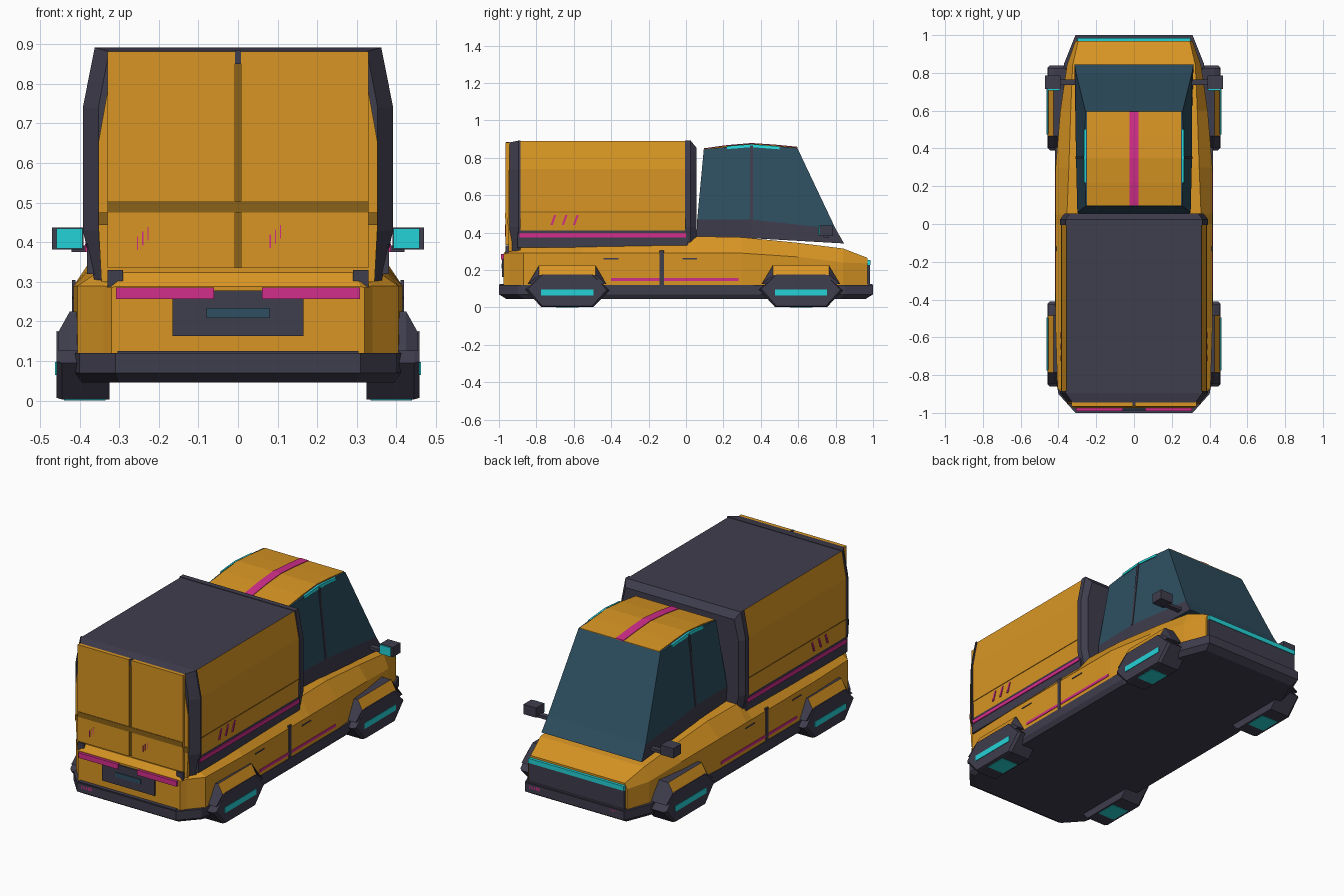
import bpy, bmesh

cube = bpy.data.objects.get("Cube")
if cube:
    bpy.data.objects.remove(cube)


def material(name, r, g, b):
    rgba = [((c / 255 + 0.055) / 1.055) ** 2.4 for c in (r, g, b)] + [1]
    mat = bpy.data.materials.new(name)
    mat.use_nodes = True
    mat.diffuse_color = rgba
    mat.node_tree.nodes["Principled BSDF"].inputs["Base Color"].default_value = rgba
    return mat


AMBER = material("amber paint", 216, 149, 35)
BROWN = material("shadow amber", 138, 98, 24)
DARK = material("charcoal", 63, 61, 77)
GLASS = material("blue glass", 46, 79, 97)
PINK = material("magenta light", 210, 46, 138)
CYAN = material("cyan light", 36, 210, 215)


def loft(name, rings, mats, rule=None):
    """Skin equal rings of points; caps are built as strips of quads."""
    bm = bmesh.new()
    loops = [[bm.verts.new(p) for p in ring] for ring in rings]
    n = len(loops[0])
    for a, b in zip(loops, loops[1:]):
        for i in range(n):
            j = (i + 1) % n
            bm.faces.new((a[i], a[j], b[j], b[i]))
    for cap in (loops[0], loops[-1]):
        for i in range(n // 2 - 1):
            bm.faces.new((cap[i], cap[i + 1], cap[n - 2 - i], cap[n - 1 - i]))
    bmesh.ops.recalc_face_normals(bm, faces=bm.faces)
    if rule:
        for f in bm.faces:
            f.normal_update()
            f.material_index = rule(f.normal, f.calc_center_median())
    mesh = bpy.data.meshes.new(name)
    bm.to_mesh(mesh)
    bm.free()
    for mat in mats:
        mesh.materials.append(mat)
    obj = bpy.data.objects.new(name, mesh)
    bpy.context.collection.objects.link(obj)
    return obj


def mirrored(half):
    return half + [(-x, y, z) for x, y, z in reversed(half)]


def block(name, xs, ys, zs, mat, pair=False, lean=0):
    """Box between limits, optionally on both sides, sheared in y."""
    (x0, x1), (y0, y1), (z0, z1) = xs, ys, zs
    for side, label in ((1, "left_"), (-1, "right_")) if pair else ((1, ""),):
        rings = [[(side * x, y0, z0), (side * x, y1, z0),
                  (side * x, y1 + lean, z1), (side * x, y0 + lean, z1)] for x in (x0, x1)]
        loft(label + name, rings, [mat])


# Lower body: stations of y, half width, crease height, deck half width, deck height
stations = [(-.975, .32, .285, .31, .288), (-.945, .34, .29, .29, .33),
            (-.87, .405, .29, .36, .32), (-.55, .415, .29, .37, .335),
            (0, .415, .29, .37, .345), (.05, .415, .29, .355, .38),
            (.3, .415, .29, .345, .375), (.6, .39, .27, .335, .345),
            (.84, .355, .24, .325, .315), (.97, .31, .235, .295, .265)]
loft("lower_body", [mirrored([(w, y, .1), (w, y, zc), (wt, y, zt)])
                    for y, w, zc, wt, zt in stations], [AMBER])

# Skirt with bumper ends
plan = [(.31, -1), (.4, -.9), (.418, -.8), (.418, .4), (.37, .85), (.31, 1)]
loft("skirt", [mirrored([(x * s, y * s, z) for x, y in plan])
               for s, z in ((.96, .045), (1, .07), (1, .12))], [DARK])

# Cargo box
box_profile = [(.382, .32), (.382, .41), (.385, .51), (.385, .74), (.357, .889)]
loft("cargo_box", [mirrored([(x, y, z) for x, z in box_profile]) for y in (-.9, .01)],
     [AMBER, DARK], lambda n, c: int(n.z > .9 or c.z < .41))


def frame(name, sections):
    outline = [(.36, .29), (.392, .43), (.392, .74), (.362, .892)]
    loft(name, [mirrored([(x * s, y, min(z, top)) for x, z in outline])
                for y, s, top in sections], [DARK])


frame("cab_side_frame", [(-.005, 1, .892), (.025, 1, .892), (.055, .94, .855)])
frame("door_side_frame", [(-.945, .9, .882), (-.895, 1, .892), (-.885, 1, .892)])

# Cargo doors on an amber surround
surround = [(.345, .3), (.353, .45), (.353, .65), (.33, .78), (.325, .88)]
loft("door_surround", [mirrored([(x, y, z) for x, z in surround]) for y in (-.95, -.93)], [AMBER])
block("cargo_door", (.007, .33), (-.965, -.94), (.335, .882), AMBER, pair=True)
block("door_seam", (-.007, .007), (-.956, -.945), (.335, .85), BROWN)
block("door_seam_latch", (-.007, .007), (-.962, -.945), (.85, .885), DARK)
block("door_band", (-.33, .33), (-.968, -.96), (.475, .504), BROWN)
block("surround_band", (.33, .353), (-.954, -.948), (.443, .475), BROWN, pair=True)
for i in range(3):
    for x, z in ((-.255, .38), (.08, .385)):
        block("door_tick", (x + i * .013, x + i * .013 + .003), (-.968, -.96),
              (z + i * .012, z + .035 + i * .012), PINK)
    y = -.725 + i * .06
    block("box_tick", (.38, .388), (y, y + .012), (.44, .495), PINK, pair=True, lean=.02)
block("box_light_strip", (.378, .387), (-.89, 0), (.375, .397), PINK, pair=True)
block("box_panel_line", (.38, .387), (-.89, 0), (.508, .513), BROWN, pair=True)

# Cab glass with dark lower trim
cab = [[(.29, .055, .365), (.3, .35, .37), (.315, .845, .342)],
       [(.3, .06, .47), (.307, .35, .47), (.307, .8, .42)],
       [(.255, .095, .845), (.262, .35, .873), (.257, .595, .853)]]
loft("cab_glass", [mirrored(ring) for ring in cab], [GLASS, DARK],
     lambda n, c: int(c.z < .46 and abs(n.x) > .6))


def roof_strip(name, half, lift, mat):
    line = [(.097, .845), (.22, .862), (.35, .873), (.47, .865), (.595, .853)]
    loft(name, [mirrored([(half, y, z - .006), (half, y, z + lift)]) for y, z in line], [mat])


roof_strip("roof_panel", .248, .003, AMBER)
roof_strip("roof_stripe", .025, .006, PINK)

for side, label in ((1, "left_"), (-1, "right_")):
    # Cab pillar line and roof edge light
    loft(label + "cab_pillar", [[(side * (x + d), y, z) for d in (-.004, .004)
                                for y in ((.343, .357) if d < 0 else (.357, .343))]
                                for x, z in ((.306, .47), (.263, .865))], [DARK])
    loft(label + "roof_light", [[(side * (.255 + d), y, .873 - h - abs(y - .35) * .08)
                                 for d, h in ((0, 0), (.009, 0), (.012, .016), (0, .016))]
                                for y in (.22, .35, .5)], [CYAN])

    # Hover pods with arches
    for cy, place in ((-.635, "cargo_"), (.615, "cab_")):
        hexagon = [(-.225, .095), (-.14, .172), (.14, .172), (.225, .09), (.14, .003), (-.14, .003)]
        loft(label + place + "pod",
             [[(side * x, cy + y * s, z + lift) for y, z in hexagon]
              for x, s, lift in ((.325, 1, 0), (.445, 1, 0), (.459, .94, .004))], [DARK])
        arch = [(-.21, 0), (-.15, 1), (.15, 1), (.21, 0)]
        loft(label + place + "arch",
             [[(side * x, cy + y, .125 + h * rise) for y, h in arch]
              for x, rise in ((.36, .1), (.425, .1), (.454, .048))],
             [DARK, AMBER], lambda n, c: int(abs(n.x) > .6 and n.z > .1))
        xs = sorted((side * .452, side * .462))
        block(label + place + "pod_light", xs, (cy - .14, cy + .14), (.065, .097), CYAN)
        xs = sorted((side * .335, side * .44))
        block(label + place + "thruster", xs, (cy - .06, cy + .06), (0, .006), CYAN)

# Body side details
block("side_seam", (.41, .419), (-.142, -.118), (.12, .305), DARK, pair=True)
block("side_light", (.41, .418), (-.4, .28), (.141, .156), PINK, pair=True)
for y in (-.44, -.02):
    block("door_handle", (.41, .418), (y, y + .08), (.257, .263), DARK, pair=True)

# Wing mirrors
block("mirror_arm", (.3, .42), (.735, .765), (.375, .392), DARK, pair=True)
block("mirror_shell", (.39, .47), (.715, .785), (.382, .437), DARK, pair=True)
block("mirror_face", (.393, .459), (.708, .717), (.384, .435), CYAN, pair=True)

# Tail end: lamps, plate and corner trims
block("tail_lamp", (.06, .308), (-.99, -.965), (.256, .285), PINK, pair=True)
block("number_plate", (-.165, .165), (-.983, -.97), (.163, .278), DARK)
block("plate_window", (-.08, .08), (-.987, -.98), (.208, .234), GLASS)
block("corner_trim", (.29, .33), (-.965, -.9), (.285, .33), DARK, pair=True)

# Nose: grille and light bar, and marker lamps at both ends
block("grille", (-.3, .3), (.96, .983), (.11, .228), DARK)
block("light_bar", (-.3, .3), (.962, .986), (.228, .254), CYAN)
for end in (-1, 1):
    block("marker_lamp", (.215, .29), sorted((end * .995, end * 1)), (.093, .114), PINK, pair=True)
    block("bumper", (-.305, .305), sorted((end * .95, end * .996)), (.07, .125), DARK)
